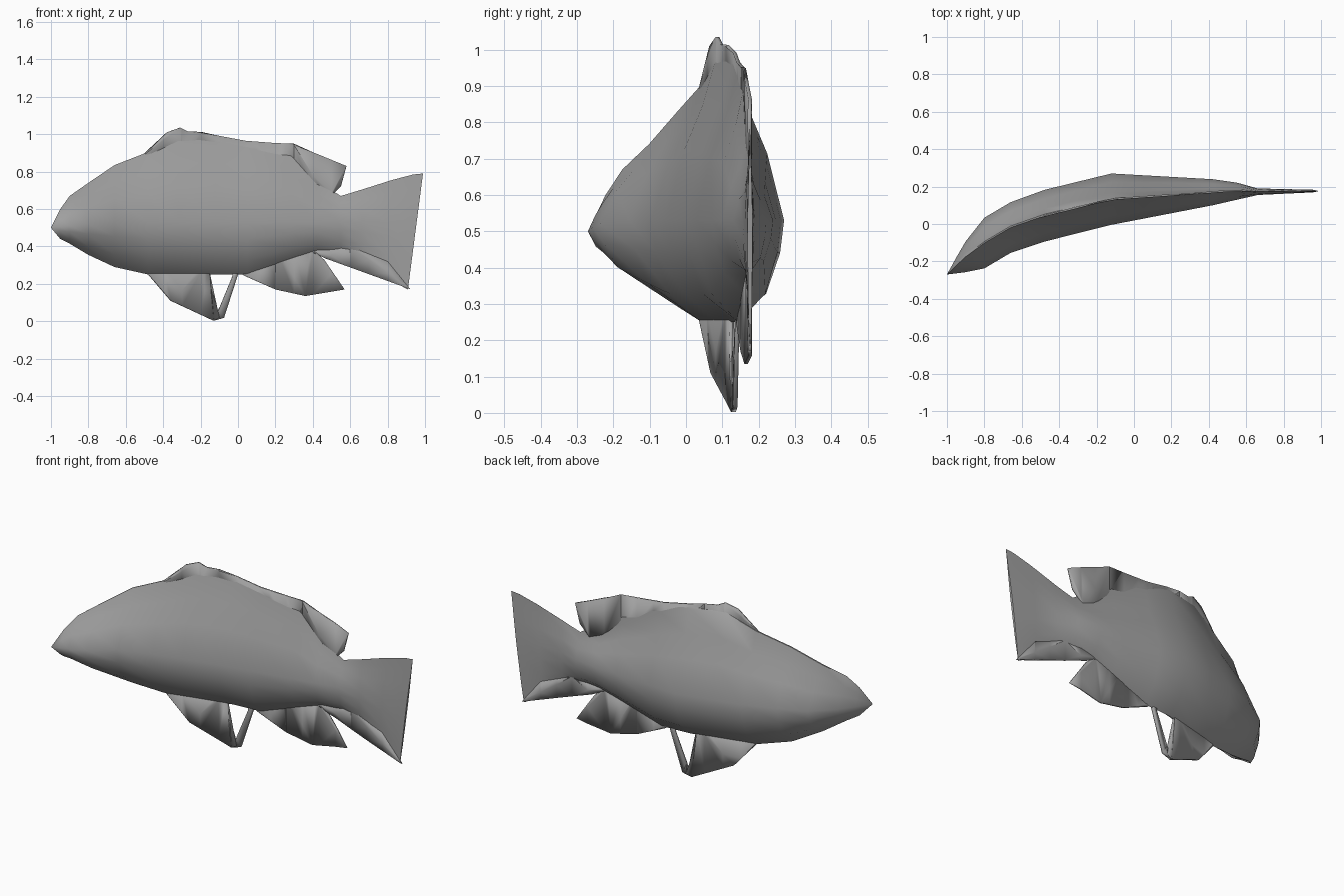
import bpy, bmesh, math

cube = bpy.data.objects.get("Cube")
if cube:
    bpy.data.objects.remove(cube, do_unlink=True)

# single flat grey
grey = bpy.data.materials.new("plain grey")
grey.use_nodes = True
grey.diffuse_color = (0.36, 0.36, 0.36, 1)
grey.node_tree.nodes["Principled BSDF"].inputs["Base Color"].default_value = (0.36, 0.36, 0.36, 1)

# plan curves of the two flanks (x, y)
NEAR = [(-1, -.27), (-.88, -.255), (-.79, -.235), (-.72, -.175), (-.5, -.1),
        (-.15, -.01), (.42, .1), (.66, .155), (1, .172)]
FAR = [(-1, -.265), (-.84, .01), (-.62, .14), (-.47, .185), (-.12, .27),
       (.5, .235), (.66, .19), (1, .182)]
WAIST = .53


def curve(points, x):
    for (x0, y0), (x1, y1) in zip(points, points[1:]):
        if x <= x1:
            return y0 + (y1 - y0) * (x - x0) / (x1 - x0)
    return points[-1][1]


def spine(x):
    return (curve(NEAR, x) + curve(FAR, x)) / 2


def finish(name, bm):
    bmesh.ops.recalc_face_normals(bm, faces=bm.faces)
    mesh = bpy.data.meshes.new(name)
    bm.to_mesh(mesh)
    bm.free()
    mesh.materials.append(grey)
    obj = bpy.data.objects.new(name, mesh)
    bpy.context.collection.objects.link(obj)
    bpy.ops.object.select_all(action='DESELECT')
    obj.select_set(True)
    bpy.context.view_layer.objects.active = obj
    bpy.ops.object.shade_smooth_by_angle(angle=math.radians(50))
    return obj


# stations: x, near-side top, far-side top, bottom
STATIONS = [(-.99, .52, .52, .48), (-.95, .6, .6, .44), (-.9, .67, .67, .415),
            (-.8, .74, .74, .355), (-.66, .835, .835, .29), (-.48, .905, .905, .25),
            (-.32, .98, .98, .25), (-.12, .985, .97, .25), (.05, .95, .9, .25),
            (.28, .9, .78, .33), (.42, .75, .69, .375), (.55, .67, .66, .385),
            (.66, .705, .705, .37), (.8, .755, .755, .29), (.9, .785, .785, .19),
            (.945, .79, .79, .17)]
UPPER = [(0, 1), (.42, .66), (.7, .28)]
LOWER = [(.32, .92), (.72, .64)]


def body():
    bm = bmesh.new()
    rings = []
    for x, near_top, far_top, low in STATIONS:
        mid, near, far = spine(x), curve(NEAR, x), curve(FAR, x)
        near_w, far_w = near - mid, far - mid
        waist = .5 + .03 * min(1, (x + 1) / .3)
        profile = [(mid, near_top)]
        profile += [(mid + near_w * w, waist + (near_top - waist) * t) for t, w in reversed(UPPER)]
        profile += [(mid + near_w * w, waist - (waist - low) * t) for t, w in LOWER]
        profile += [(mid, low)]
        profile += [(mid + far_w * w, waist - (waist - low) * t) for t, w in reversed(LOWER)]
        profile += [(mid + far_w * w, waist + (far_top - waist) * t) for t, w in UPPER]
        profile += [(mid + far_w * .06, far_top)]
        # the trailing tail edge leans back towards its top
        lean = .13 * max(0, (x - .6) / .345)
        rings.append([bm.verts.new((x + lean * (z - .45), y, z)) for y, z in profile])
    for a, b in zip(rings, rings[1:]):
        n = len(a)
        for i in range(n):
            bm.faces.new((a[i], a[(i + 1) % n], b[(i + 1) % n], b[i]))
    bm.faces.new(rings[0])
    bm.faces.new(rings[-1])
    tip = bm.verts.new((-1, -.27, .5))
    bmesh.ops.pointmerge(bm, verts=rings[0] + [tip], merge_co=tip.co)
    bmesh.ops.remove_doubles(bm, verts=bm.verts, dist=.0005)
    return finish("body", bm)


# thin fin plate following the bend of the spine
def fin(name, outline, thick=.01, shift=0):
    bm = bmesh.new()
    face = bm.faces.new([bm.verts.new((x, 0, z)) for x, z in outline])
    bmesh.ops.triangulate(bm, faces=[face])
    # cut at regular steps so the plate can bend
    for k in range(-9, 10):
        bmesh.ops.bisect_plane(bm, geom=bm.verts[:] + bm.edges[:] + bm.faces[:],
                               plane_co=(k * .1, 0, 0), plane_no=(1, 0, 0))
    for v in bm.verts:
        v.co.y = spine(v.co.x) + shift
    obj = finish(name, bm)
    solid = obj.modifiers.new("thickness", 'SOLIDIFY')
    solid.thickness = thick
    solid.offset = 0
    return obj


body()
fin("dorsal_fin", [(-.5, .895), (-.38, 1.01), (-.31, 1.035), (-.27, 1.015), (-.2, 1.01),
                   (.04, .965), (.3, .945), (.58, .83), (.55, .72), (.48, .65),
                   (.3, .7), (0, .8), (-.3, .85)])
fin("anal_fin", [(0, .27), (.03, .245), (.2, .17), (.36, .135), (.57, .17),
                 (.46, .33), (.38, .4), (.2, .4)])
fin("pelvic_fin", [(-.5, .28), (-.48, .25), (-.36, .11), (-.13, .003), (-.1, .02),
                   (-.155, .25), (-.16, .3)], .014)
fin("pelvic_ray", [(-.13, .003), (-.075, .018), (0, .25), (0, .28), (-.03, .28),
                   (-.03, .24), (-.1, .07)], .012)
fin("tail_lower_flap", [(.36, .385), (.47, .335), (.92, .172), (.8, .32), (.6, .4)])
